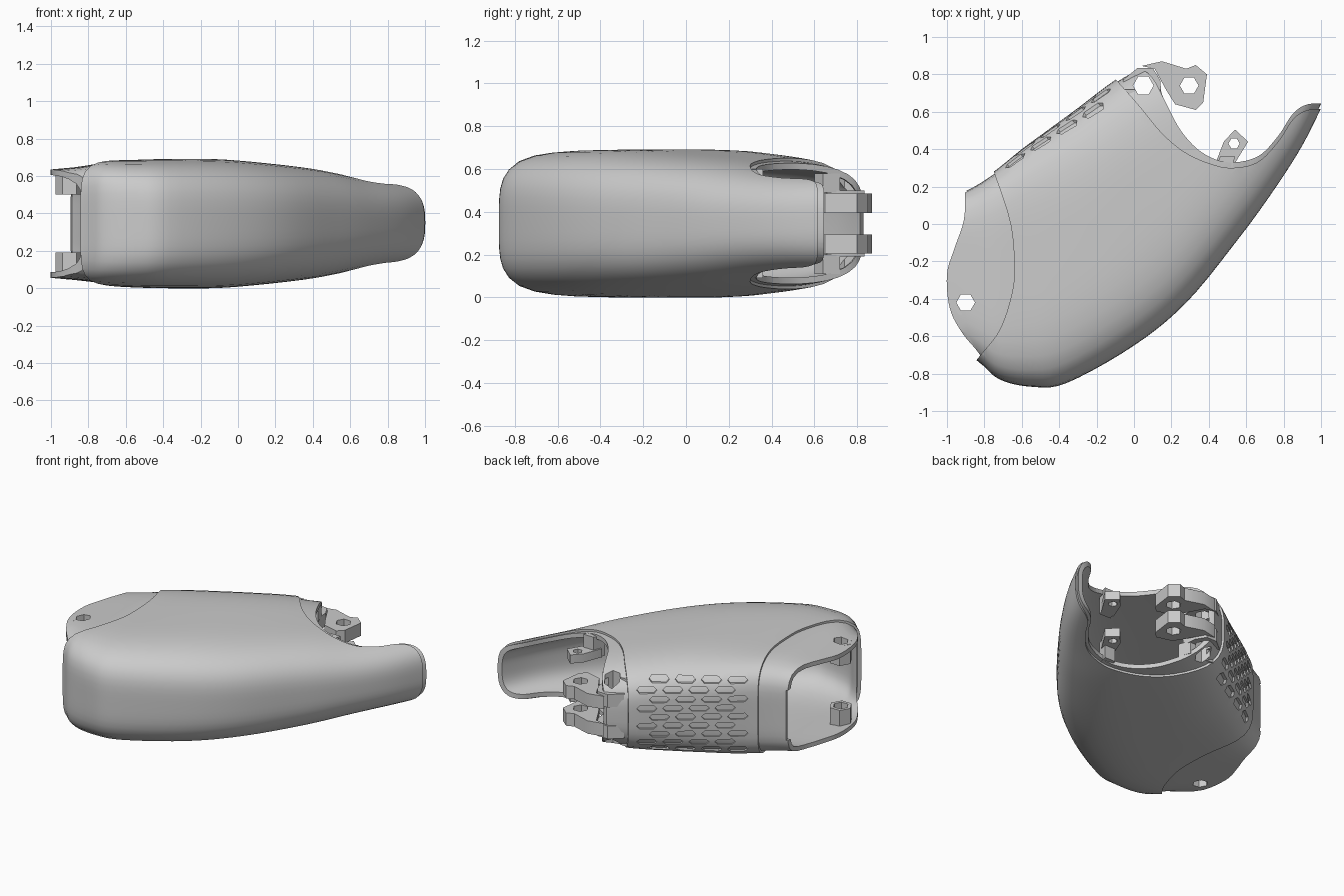
import bpy, bmesh, math
from mathutils import Vector

cube = bpy.data.objects.get("Cube")
if cube:
    bpy.data.objects.remove(cube)

grey = bpy.data.materials.new("plain_grey")
grey.use_nodes = True
COLOUR = (0.6, 0.6, 0.6, 1)
grey.diffuse_color = COLOUR
grey.node_tree.nodes["Principled BSDF"].inputs["Base Color"].default_value = COLOUR
MID = 0.345  # height of the plane of symmetry


def spline(points, steps):
    """Smooth curve through points of any dimension."""
    pts = [Vector(p) for p in points]
    pts = [2 * pts[0] - pts[1]] + pts + [2 * pts[-1] - pts[-2]]
    out = []
    for a, b, c, d in zip(pts, pts[1:], pts[2:], pts[3:]):
        for i in range(steps):
            t = i / steps
            out.append(0.5 * (2 * b + (c - a) * t + (2 * a - 5 * b + 4 * c - d) * t * t
                              + (3 * b - a - 3 * c + d) * t ** 3))
    return out + [pts[-2]]


def finish(name, bm):
    bmesh.ops.recalc_face_normals(bm, faces=bm.faces)
    mesh = bpy.data.meshes.new(name)
    bm.to_mesh(mesh)
    bm.free()
    ob = bpy.data.objects.new(name, mesh)
    mesh.materials.append(grey)
    bpy.context.collection.objects.link(ob)
    return ob


def add_prism(bm, ring, offset):
    low = [bm.verts.new(p) for p in ring]
    high = [bm.verts.new(Vector(p) + offset) for p in ring]
    bm.faces.new(low)
    bm.faces.new(high)
    for i in range(len(low)):
        j = (i + 1) % len(low)
        bm.faces.new((low[i], low[j], high[j], high[i]))


def prism(name, outline, z0, z1):
    bm = bmesh.new()
    add_prism(bm, [(p[0], p[1], z0) for p in outline], Vector((0, 0, z1 - z0)))
    return finish(name, bm)


def ngon(x, y, r, sides=6):
    return [(x + r * math.cos(math.tau * i / sides), y + r * math.sin(math.tau * i / sides))
            for i in range(sides)]


def apply_modifiers(ob):
    bpy.ops.object.select_all(action='DESELECT')
    ob.select_set(True)
    bpy.context.view_layer.objects.active = ob
    bpy.ops.object.convert(target='MESH')


def cut(ob, cutters):
    for c in cutters:
        mod = ob.modifiers.new("cut", 'BOOLEAN')
        mod.operation, mod.solver, mod.object = 'DIFFERENCE', 'EXACT', c
    apply_modifiers(ob)


# Cross-sections: back x, back y, front x, front y, bottom, top, squareness
STATIONS = [
    (-1.12, .10, -1.10, -.55, .05, .64, 6), (-.90, .19, -.84, -.73, .03, .66, 5.5),
    (-.75, .28, -.72, -.83, .015, .68, 5), (-.60, .40, -.55, -.87, .005, .685, 4.5),
    (-.45, .51, -.36, -.85, 0, .69, 4), (-.30, .62, 0, -.65, 0, .69, 3.6),
    (-.10, .77, .28, -.42, .02, .67, 3.4), (.10, .88, .55, -.09, .05, .64, 3.2),
    (.35, 1.0, .74, .17, .09, .60, 3), (.60, 1.08, .90, .42, .12, .575, 2.9),
    (.85, 1.12, 1.03, .68, .14, .56, 2.8)]


def tube(name, inset, thickness, sides=56):
    bm = bmesh.new()
    rings = []
    for s in spline(STATIONS, 5):
        back, front = Vector((s[0], s[1])), Vector((s[2], s[3]))
        mid, axis = (back + front) / 2, (front - back) / 2
        half = axis.length - inset
        axis.normalize()
        height = (s[5] - s[4]) / 2 - inset
        ring = []
        for i in range(sides):
            a = math.tau * i / sides
            c, d = math.cos(a), math.sin(a)
            k = (abs(c) ** s[6] + abs(d) ** s[6]) ** (-1 / s[6])
            p = mid + axis * half * c * k
            ring.append(bm.verts.new((p.x, p.y, (s[4] + s[5]) / 2 + height * d * k)))
        rings.append(ring)
    for r, q in zip(rings, rings[1:]):
        for i in range(sides):
            j = (i + 1) % sides
            bm.faces.new((r[i], r[j], q[j], q[i]))
    ob = finish(name, bm)
    mod = ob.modifiers.new("wall", 'SOLIDIFY')
    mod.thickness, mod.offset = thickness, -1
    apply_modifiers(ob)
    return ob


# Cutters for the two open ends
lip = [(-.16, .88), (-.06, .835), (.03, .83), (.10, .78), (.17, .65), (.25, .50), (.36, .385),
       (.50, .33), (.66, .36), (.77, .47), (.85, .59), (.93, .64), (1.05, .645)]
rear = [(-.16, .84), (-.09, .765), (.03, .63), (.15, .485), (.27, .385), (.40, .325), (.52, .30),
        (.66, .33), (.77, .44), (.85, .56), (.93, .61), (1.05, .615)]
seam = [(-.90, -.80), (-.82, -.70), (-.72, -.57), (-.66, -.40), (-.64, -.25), (-.66, 0),
        (-.75, .28), (-.80, .42)]
side = [(-.78, -.78), (-.83, -.69), (-.92, -.58), (-.985, -.45), (-1, -.27), (-.96, -.13),
        (-.91, .02), (-.905, .18), (-.93, .36)]


def end_cutter(name, curve, corners):
    return prism(name, spline(curve, 5) + [Vector(p) for p in corners], -1, 2)


lip_cut = end_cutter("lip_cutter", lip, [(1.4, .645), (1.4, 1.6), (-.16, 1.6)])
rear_cut = end_cutter("rear_cutter", rear, [(1.4, .615), (1.4, 1.6), (-.16, 1.6)])
seam_cut = end_cutter("seam_cutter", seam, [(-1.5, .42), (-1.5, -.80)])
side_cut = end_cutter("side_cutter", side, [(-1.5, .36), (-1.5, -.78)])
mouth_cut = prism("mouth_cutter", [(-1.3, -.9), (-.87, -.9), (-.87, .08), (-.95, .4), (-1.3, .4)],
                  .17, .52)

# Staggered vent slots in the back wall
along, out = Vector((.8, .6, 0)), Vector((-.6, .8, 0))
bm = bmesh.new()
for row in range(9):
    for col in range(4):
        shift = (col - 1.5) * .165 + (.04 if row % 2 else -.04)
        centre = Vector((-.42, .53, MID + (row - 4) * .06)) + along * shift - out * .14
        ring = [centre + along * x + Vector((0, 0, z)) for x, z in
                ((-.065, 0), (-.045, .02), (.045, .02), (.065, 0), (.045, -.02), (-.045, -.02))]
        add_prism(bm, ring, out * .3)
vent_cut = finish("vent_cutter", bm)
BOSS, EAR = (-.90, -.42), (.05, .74)
boss_hole = prism("boss_hole_cutter", ngon(*BOSS, .05), -1, 2)
ear_hole = prism("ear_hole_cutter", ngon(*EAR, .055), -1, 2)

# Outer shell and the liner that shows at both ends
shell = tube("outer_shell", 0, .025)
cut(shell, [rear_cut, seam_cut, vent_cut])
liner = tube("inner_liner", .014, .03)
cut(liner, [lip_cut, side_cut, mouth_cut, boss_hole, ear_hole])
parts = [shell, liner]
cutters = [lip_cut, rear_cut, seam_cut, side_cut, mouth_cut, vent_cut, boss_hole, ear_hole]


def pair(name, outline, z0, z1, hole=None):
    """Plate in the upper half and its mirror in the lower half."""
    for label, a, b in (("upper_", z0, z1), ("lower_", 2 * MID - z1, 2 * MID - z0)):
        ob = prism(label + name, outline, a, b)
        if hole:
            drill = prism("drill", ngon(*hole), -1, 2)
            cut(ob, [drill])
            cutters.append(drill)
        parts.append(ob)


# Screw bosses at the side mouth
pair("side_boss", ngon(*BOSS, .075), .50, .638, (*BOSS, .05))

# Hinge lugs at the rear opening
pair("rear_ear", [(-.06, .77), (.02, .835), (.10, .835), (.14, .77), (.15, .66), (.08, .62),
                  (-.02, .66)], .41, .50, (*EAR, .055))
pair("rear_ear_web", [(-.05, .72), (.14, .72), (.17, .64), (.10, .60), (-.02, .64)], .49, .58,
     (*EAR, .055))
pair("hinge_lug", [(.04, .845), (.15, .87), (.28, .83), (.33, .85), (.39, .80), (.37, .65),
                   (.33, .61), (.22, .64), (.17, .72), (.11, .83)], .395, .485,
     (.295, .74, .05))

# Small drilled tab carried by a post inside the opening
pair("tab", [(.43, .31), (.48, .44), (.54, .505), (.61, .44), (.53, .31)], .45, .51,
     (.535, .43, .03))
pair("tab_post", [(.43, .28), (.46, .36), (.54, .36), (.52, .28)], .45, .60)

for c in cutters:
    bpy.data.objects.remove(c)
bpy.ops.object.select_all(action='DESELECT')
for ob in parts:
    ob.select_set(True)
bpy.context.view_layer.objects.active = shell
bpy.ops.object.shade_smooth_by_angle(angle=math.radians(32))
